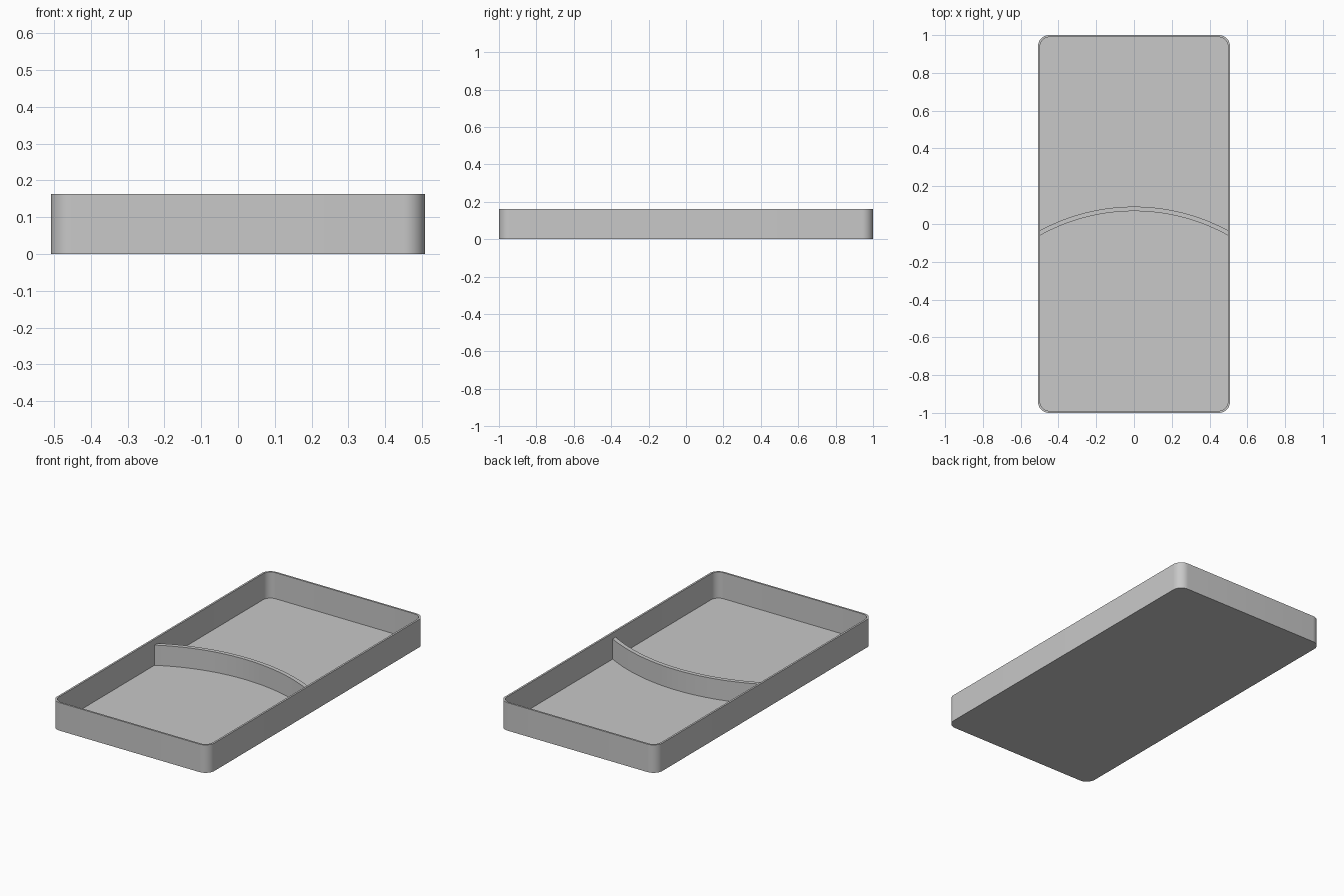
import bpy, bmesh, math

if "Cube" in bpy.data.objects:
    bpy.data.objects.remove(bpy.data.objects["Cube"])

HALF_X, HALF_Y, HEIGHT = 0.508, 1.0, 0.163
WALL, FLOOR, RADIUS = 0.011, 0.011, 0.058
DIVIDER_TOP = 0.129

gray = bpy.data.materials.new("plain gray")
gray.diffuse_color = (0.58, 0.58, 0.58, 1)
gray.use_nodes = True
gray.node_tree.nodes["Principled BSDF"].inputs["Base Color"].default_value = gray.diffuse_color


def rounded_rect(hx, hy, r, steps=12):
    """Counter-clockwise outline of a rounded rectangle."""
    pts = []
    for k, (sx, sy) in enumerate([(1, 1), (-1, 1), (-1, -1), (1, -1)]):
        for i in range(steps + 1):
            a = math.pi / 2 * (k + i / steps)
            pts.append((sx * (hx - r) + r * math.cos(a), sy * (hy - r) + r * math.sin(a)))
    return pts


def finish(name, bm):
    bmesh.ops.recalc_face_normals(bm, faces=bm.faces)
    mesh = bpy.data.meshes.new(name)
    bm.to_mesh(mesh)
    bm.free()
    mesh.materials.append(gray)
    obj = bpy.data.objects.new(name, mesh)
    bpy.context.collection.objects.link(obj)
    bpy.ops.object.select_all(action='DESELECT')
    obj.select_set(True)
    bpy.context.view_layer.objects.active = obj
    bpy.ops.object.shade_smooth_by_angle(angle=math.radians(30))


# Tray: outer wall, rim, inner wall and floor as stacked outlines
bm = bmesh.new()
outer = rounded_rect(HALF_X, HALF_Y, RADIUS)
inner = rounded_rect(HALF_X - WALL, HALF_Y - WALL, RADIUS - WALL)
rings = [[bm.verts.new((x, y, z)) for x, y in outline]
         for outline, z in [(outer, 0), (outer, HEIGHT), (inner, HEIGHT), (inner, FLOOR)]]
n = len(outer)
for low, high in zip(rings, rings[1:]):
    for i in range(n):
        j = (i + 1) % n
        bm.faces.new((low[i], low[j], high[j], high[i]))
bm.faces.new(rings[0][::-1])
bm.faces.new(rings[-1])
finish("tray", bm)

# Curved divider: concentric arcs, ends sunk slightly into the side walls
bm = bmesh.new()
CENTER_Y, R_BACK, R_FRONT = -0.956, 1.048, 1.024
END_X, STEPS = HALF_X - WALL / 2, 40
sections = []
for i in range(STEPS + 1):
    x = END_X * (2 * i / STEPS - 1)
    y_front, y_back = (CENTER_Y + math.sqrt(r * r - x * x) for r in (R_FRONT, R_BACK))
    sections.append([bm.verts.new((x, y, z)) for y, z in
                     [(y_front, FLOOR - 0.004), (y_back, FLOOR - 0.004),
                      (y_back, DIVIDER_TOP), (y_front, DIVIDER_TOP)]])
for a, b in zip(sections, sections[1:]):
    for k in range(4):
        m = (k + 1) % 4
        bm.faces.new((a[k], a[m], b[m], b[k]))
bm.faces.new(sections[0])
bm.faces.new(sections[-1])
finish("curved_divider", bm)
